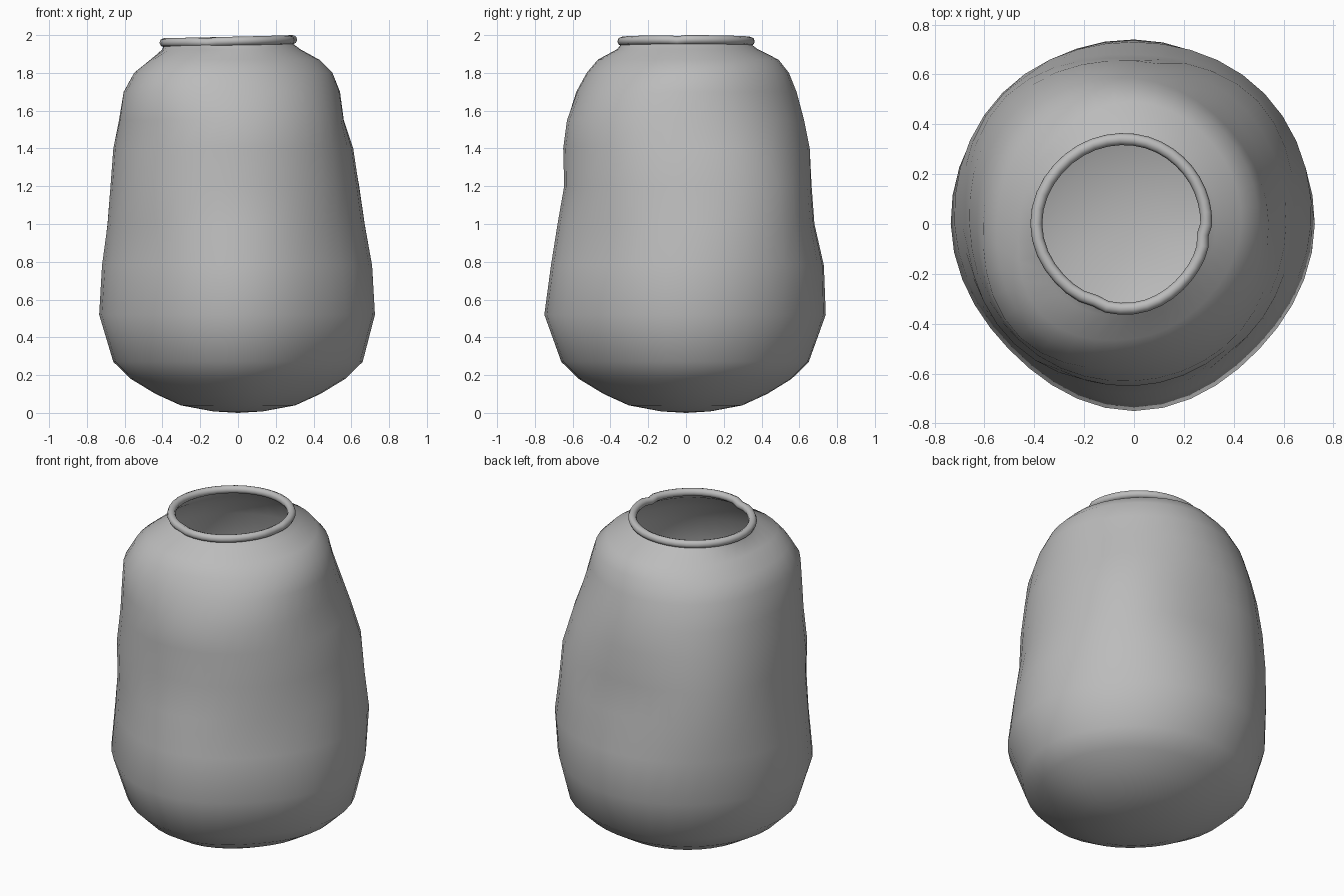
import bpy, bmesh, math

if "Cube" in bpy.data.objects:
    bpy.data.objects.remove(bpy.data.objects["Cube"])

SEGMENTS = 40

clay = bpy.data.materials.new("grey_clay")
clay.diffuse_color = (0.5, 0.5, 0.5, 1)
clay.use_nodes = True
clay.node_tree.nodes["Principled BSDF"].inputs["Base Color"].default_value = clay.diffuse_color

# Height, then radius toward E, NE, N, NW, W, SW, S, SE (hand-shaped, uneven wall)
WALL = [
    (0.27, .66, .66, .65, .66, .66, .63, .66, .62),
    (0.52, .725, .72, .74, .735, .735, .71, .75, .71),
    (0.78, .71, .74, .73, .745, .72, .685, .715, .675),
    (1.00, .67, .715, .68, .74, .69, .675, .68, .645),
    (1.20, .64, .70, .665, .725, .675, .68, .645, .64),
    (1.40, .61, .64, .655, .695, .66, .66, .65, .62),
    (1.55, .56, .59, .625, .66, .63, .655, .63, .605),
    (1.70, .54, .54, .585, .615, .605, .645, .575, .55),
    (1.80, .50, .515, .545, .555, .55, .585, .52, .49),
    (1.87, .43, .45, .49, .47, .46, .52, .46, .42),
    (1.925, .33, .345, .38, .40, .40, .41, .36, .33),
    (1.955, .29, .305, .338, .37, .392, .365, .338, .30),
]
# Rounded underside: height and share of the lowest wall radius
BASE = [(0.008, .2), (0.04, .46), (0.10, .66), (0.18, .86)]


def radius(row, angle):
    """Smooth closed interpolation between the eight directions."""
    t = angle / (2 * math.pi) * 8
    i, f = int(t), t - int(t)
    a, b, c, d = (row[(i + k) % 8] for k in (-1, 0, 1, 2))
    return b + 0.5 * f * (c - a + f * (2 * a - 5 * b + 4 * c - d
                                       + f * (3 * (b - c) + d - a)))


# Jar body: lofted rings, closed below and open at the mouth
rings = [(z, [r * s for r in WALL[0][1:]]) for z, s in BASE]
rings += [(w[0], list(w[1:])) for w in WALL]
bm = bmesh.new()
bottom = bm.verts.new((0, 0, 0))
previous = None
for z, row in rings:
    ring = []
    for i in range(SEGMENTS):
        a = 2 * math.pi * i / SEGMENTS
        r = radius(row, a)
        ring.append(bm.verts.new((r * math.cos(a), r * math.sin(a), z)))
    for i in range(SEGMENTS):
        j = (i + 1) % SEGMENTS
        if previous:
            bm.faces.new((previous[i], previous[j], ring[j], ring[i]))
        else:
            bm.faces.new((bottom, ring[j], ring[i]))
    previous = ring
for face in bm.faces:
    face.smooth = True
mesh = bpy.data.meshes.new("jar_body")
bm.to_mesh(mesh)
bm.free()
mesh.materials.append(clay)
body = bpy.data.objects.new("jar_body", mesh)
bpy.context.collection.objects.link(body)

# Rim: rolled lip around the mouth, slightly tilted, with two pinched spots
lip = bpy.data.curves.new("rim", 'CURVE')
lip.dimensions = '3D'
lip.bevel_depth = 0.024
lip.bevel_resolution = 2
path = lip.splines.new('POLY')
path.points.add(SEGMENTS - 1)
path.use_cyclic_u = True
for i, p in enumerate(path.points):
    a = 2 * math.pi * i / SEGMENTS
    pinch = sum(math.exp(-((a - c) / 0.09) ** 2) for c in (6.1, 4.2))
    r = radius(WALL[-1][1:], a) - 0.012 * pinch
    p.co = (r * math.cos(a), r * math.sin(a),
            1.968 + 0.008 * math.cos(a) - 0.006 * pinch, 1)
lip.materials.append(clay)
rim = bpy.data.objects.new("rim", lip)
bpy.context.collection.objects.link(rim)
